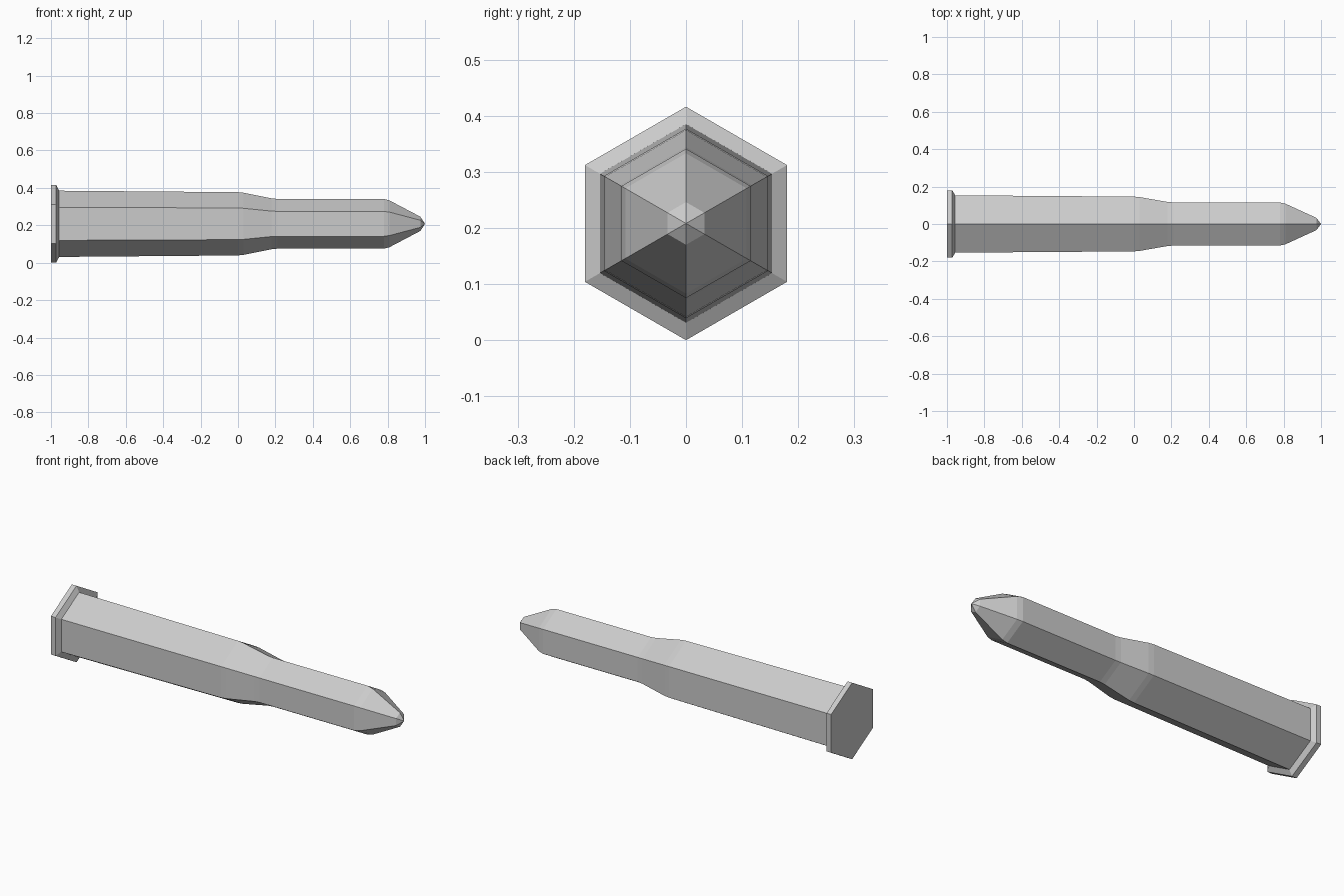
import bpy, bmesh
from math import sin, cos, pi

cube = bpy.data.objects.get("Cube")
if cube:
    bpy.data.objects.remove(cube, do_unlink=True)

SIDES = 6
AXIS_Z = 0.208

metal = bpy.data.materials.new("light_grey")
metal.use_nodes = True
grey = (0.6, 0.6, 0.6, 1)
metal.diffuse_color = grey
metal.node_tree.nodes["Principled BSDF"].inputs["Base Color"].default_value = grey


def hex_lathe(name, profile, cap_back=False, tip=None):
    """Sweep (x, radius) rings along the x axis, optionally closing the ends."""
    bm = bmesh.new()
    rings = [[bm.verts.new((x, r * sin(2 * pi * i / SIDES), AXIS_Z + r * cos(2 * pi * i / SIDES)))
              for i in range(SIDES)] for x, r in profile]
    for a, b in zip(rings, rings[1:]):
        for i in range(SIDES):
            j = (i + 1) % SIDES
            bm.faces.new((a[i], a[j], b[j], b[i]))
    if cap_back:
        bm.faces.new(rings[0])
    if tip is not None:
        apex = bm.verts.new((tip, 0, AXIS_Z))
        last = rings[-1]
        for i in range(SIDES):
            bm.faces.new((last[i], last[(i + 1) % SIDES], apex))
    bmesh.ops.recalc_face_normals(bm, faces=bm.faces)
    # An open tube must still face outwards
    side = bm.faces[0]
    out = side.calc_center_median()
    if side.normal.y * out.y + side.normal.z * (out.z - AXIS_Z) < 0:
        bmesh.ops.reverse_faces(bm, faces=bm.faces)
    mesh = bpy.data.meshes.new(name)
    bm.to_mesh(mesh)
    bm.free()
    mesh.materials.append(metal)
    obj = bpy.data.objects.new(name, mesh)
    bpy.context.collection.objects.link(obj)
    return obj


# Rimmed base, tapered body, shoulder and neck
hex_lathe("casing", [(-1, 0.208), (-0.972, 0.208), (-0.956, 0.177),
                     (0, 0.169), (0.03, 0.166), (0.18, 0.136), (0.21, 0.133)],
          cap_back=True)

# Straight shank narrowing to a blunt point
hex_lathe("projectile", [(0.21, 0.133), (0.78, 0.133), (0.81, 0.125), (0.975, 0.038)],
          tip=1.0)
